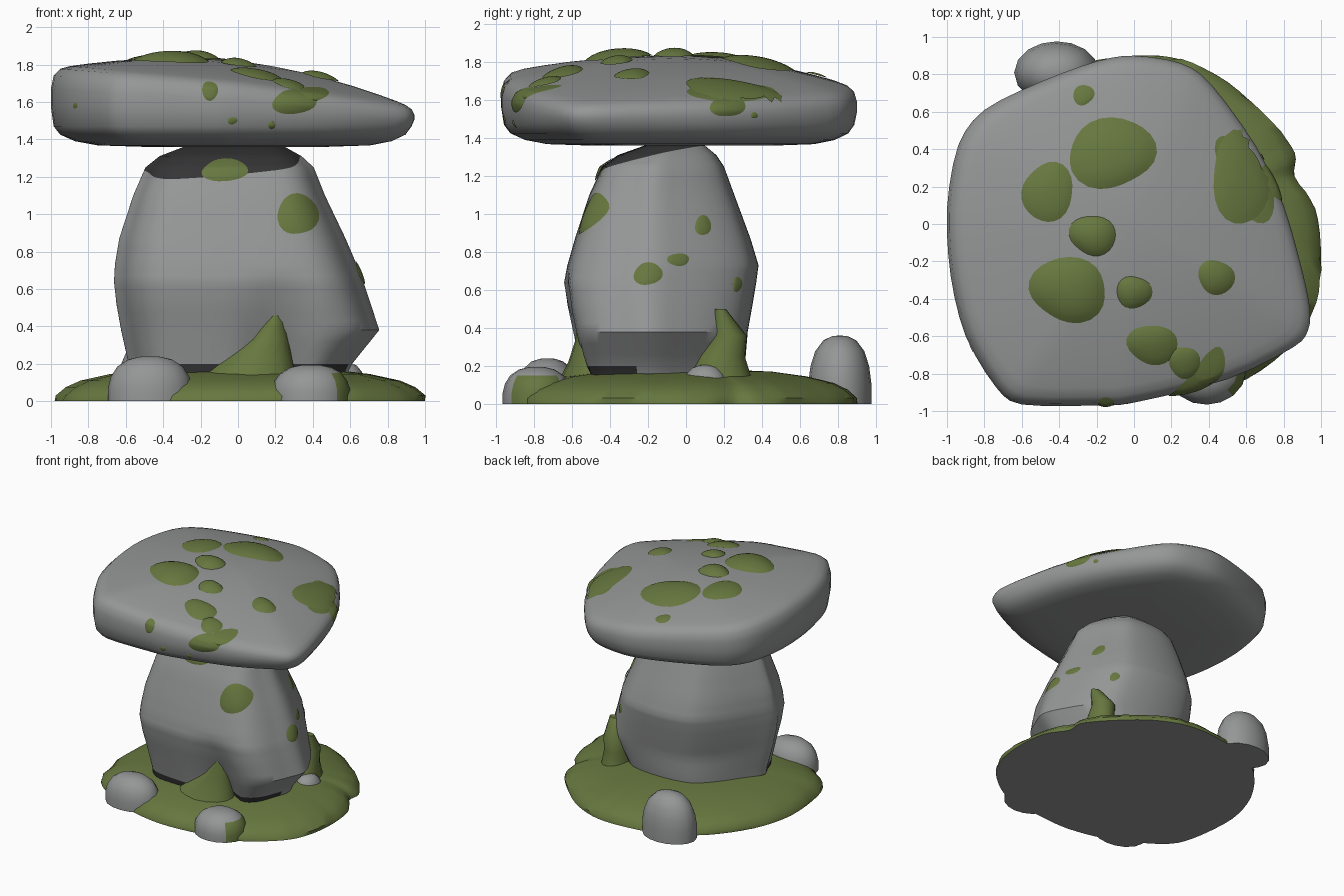
import bpy, bmesh, math, random
from mathutils import Vector
from mathutils.bvhtree import BVHTree

if "Cube" in bpy.data.objects:
    bpy.data.objects.remove(bpy.data.objects["Cube"])

random.seed(4)


def material(name, rgb):
    m = bpy.data.materials.new(name)
    m.diffuse_color = (*rgb, 1)
    m.use_nodes = True
    m.node_tree.nodes["Principled BSDF"].inputs["Base Color"].default_value = m.diffuse_color
    return m


STONE = material("grey stone", (0.30, 0.305, 0.305))
MOSS = material("green moss", (0.135, 0.185, 0.05))
DARK = material("dark stone", (0.035, 0.035, 0.037))
MATS = [STONE, MOSS, DARK]


def spline(pts, n):
    """Closed smooth curve through plan points."""
    out, k = [], len(pts)
    for i in range(k):
        a, b, c, d = (Vector(pts[(i + j - 1) % k]) for j in range(4))
        for s in range(n):
            t = s / n
            out.append(b + 0.5 * t * ((c - a) + t * ((2 * a - 5 * b + 4 * c - d)
                       + t * (3 * (b - c) + d - a))) * 0.9 + 0.1 * t * (c - b))
    return out


def lerp_rows(keys, n):
    rows = []
    for a, b in zip(keys, keys[1:]):
        rows += [[p + (q - p) * i / n for p, q in zip(a, b)] for i in range(n)]
    return rows + [list(keys[-1])]


def finish(name, bm, rule, angle=50):
    me = bpy.data.meshes.new(name)
    for m in MATS:
        me.materials.append(m)
    for f in bm.faces:
        f.material_index = rule(f.calc_center_median(), f.normal)
    bm.to_mesh(me)
    bm.free()
    ob = bpy.data.objects.new(name, me)
    bpy.context.collection.objects.link(ob)
    bpy.ops.object.select_all(action='DESELECT')
    ob.select_set(True)
    bpy.context.view_layer.objects.active = ob
    bpy.ops.object.shade_smooth_by_angle(angle=math.radians(angle))
    return ob


def loft(name, rings, rule, angle=50, cuts=()):
    """Skin a stack of closed rings; returns a tree for draping moss."""
    bm = bmesh.new()
    vs = [[bm.verts.new(p) for p in r] for r in rings]
    n = len(vs[0])
    for a, b in zip(vs, vs[1:]):
        for i in range(n):
            bm.faces.new((a[i], a[(i + 1) % n], b[(i + 1) % n], b[i]))
    bm.faces.new(vs[0][::-1])
    bm.faces.new(vs[-1])
    for co, no in cuts:
        bmesh.ops.bisect_plane(bm, geom=bm.verts[:] + bm.edges[:] + bm.faces[:],
                               plane_co=co, plane_no=no)
    bmesh.ops.recalc_face_normals(bm, faces=bm.faces)
    tree = BVHTree.FromBMesh(bm)
    finish(name, bm, rule, angle)
    return tree


def patch(name, tree, view, u, v, ru, rv, h):
    """Moss blob projected on a surface from the top, front or right."""
    place, ray = {
        'top': (lambda a, b: Vector((a, b, 3)), Vector((0, 0, -1))),
        'front': (lambda a, b: Vector((a, -3, b)), Vector((0, 1, 0))),
        'right': (lambda a, b: Vector((3, a, b)), Vector((-1, 0, 0)))}[view]
    n, rows = 24, 6
    p1, p2 = random.uniform(0, 6), random.uniform(0, 6)
    bm = bmesh.new()

    def vert(r, t):
        w = r * (1 + 0.06 * math.sin(2 * t + p1) + 0.05 * math.sin(3 * t + p2))
        hit = tree.ray_cast(place(u + ru * w * math.cos(t), v + rv * w * math.sin(t)), ray)[0]
        return bm.verts.new(hit - ray * (h * (1 - r * r) ** 0.8 + 0.004)) if hit else None

    grid = [[vert(r / rows, 2 * math.pi * i / n) for i in range(n)] for r in range(1, rows + 1)]
    mid = vert(0, 0)
    for i in range(n):
        j = (i + 1) % n
        quads = [(mid, grid[0][i], grid[0][j])]
        quads += [(a[i], b[i], b[j], a[j]) for a, b in zip(grid, grid[1:])]
        for q in quads:
            if all(q):
                bm.faces.new(q)
    bmesh.ops.recalc_face_normals(bm, faces=bm.faces)
    if sum((f.normal.dot(ray) for f in bm.faces)) > 0:
        bmesh.ops.reverse_faces(bm, faces=bm.faces)
    finish(name, bm, lambda c, nn: 1)


# Mossy ground mound with a stone underside
ground = spline([(1, -.17), (.97, .08), (.86, .25), (.86, .38), (.74, .54), (.5, .76), (.25, .88),
                 (0, .9), (-.35, .84), (-.65, .66), (-.88, .35), (-.98, 0), (-.94, -.42),
                 (-.82, -.63), (-.45, -.84), (-.1, -.92), (.25, -.9), (.6, -.83), (.87, -.62),
                 (.97, -.42)], 4)
wob = [random.uniform(-0.012, 0.012) for _ in ground]
mound = [(1, 0), (.995, .03), (.94, .075), (.86, .11), (.7, .145), (.5, .17), (.25, .18), (.03, .18)]
loft("moss_ground", [[(p.x * (s + w * s * (z > 0)), p.y * (s + w * s * (z > 0)), z)
                      for p, w in zip(ground, wob)] for s, z in mound],
     lambda c, n: 0 if n.z < -0.9 else 1)

# Standing stone stem: octagonal plan fitted to each level's extents
plan = spline([(-.45, -.645), (.45, -.645), (.68, -.33), (.68, -.08),
               (.37, .37), (-.28, .37), (-.67, -.16), (-.67, -.35)], 10)
px0, px1 = min(p.x for p in plan), max(p.x for p in plan)
py0, py1 = min(p.y for p in plan), max(p.y for p in plan)
levels = [(.08, -.57, .55, -.53, .29), (.2, -.585, .61, -.555, .31), (.38, -.625, .755, -.595, .325),
          (.52, -.65, .71, -.625, .35), (.64, -.663, .67, -.642, .37), (.73, -.658, .635, -.625, .382),
          (.87, -.635, .575, -.585, .34), (1.1, -.56, .465, -.51, .255), (1.25, -.495, .405, -.44, .20),
          (1.31, -.42, .34, -.36, .16), (1.36, -.29, .25, -.22, .1), (1.375, -.1, .1, -.1, .03)]


def stem_point(p, z, x0, x1, y0, y1):
    x = x0 + (p.x - px0) / (px1 - px0) * (x1 - x0)
    y = y0 + (p.y - py0) / (py1 - py0) * (y1 - y0)
    if y < -.25 and z < .7:      # crevice at the foot of the front
        y += .17 * max(0, 1 - abs(x - .2) / .2) * (1 - z / .7)
    return (x, y, z)


# Dark stone shows above a slanted plane and just at the foot
collar_co, collar_no = Vector((0, -.35, 1.24)), Vector((-.08, -.25, 1))


def stem_colour(c, n):
    if c.z < (.2 if c.y < -.25 else .165) or (c - collar_co).dot(collar_no) > 0:
        return 2
    return 0


stem = loft("stone_stem", [[stem_point(p, *k) for p in plan] for k in lerp_rows(levels, 3)],
            stem_colour, 40, [(collar_co, collar_no)])

# Cap slab: tilted dome on an irregular outline
rim = spline([(-1, .08), (-.98, -.28), (-.9, -.6), (-.74, -.87), (-.6, -.965), (-.2, -.97),
              (0, -.955), (.5, -.83), (.85, -.66), (.93, -.57), (.94, -.45), (.9, -.25), (.8, .1),
              (.65, .42), (.41, .75), (.25, .86), (0, .9), (-.2, .87), (-.5, .76), (-.8, .61),
              (-.94, .42)], 3)


def cap_point(p, s, side, f):
    x, y = p.x * s, p.y * s
    top = 1.69 - .085 * x - .045 * max(0, x) - .035 * max(0, y) + .13 * (1 - s * s)
    if side == 0:
        return (x, y, f)
    return (x, y, 1.47 + (top - 1.47) * f)


cap_rows = [(.04, 0, 1.36), (.5, 0, 1.36), (.75, 0, 1.368), (.87, 0, 1.39), (.95, 0, 1.425), (.985, 0, 1.47),
            (1, 1, .35), (1, 1, .65), (.985, 1, .88), (.95, 1, .98), (.9, 1, 1), (.8, 1, 1),
            (.65, 1, 1), (.5, 1, 1), (.35, 1, 1), (.2, 1, 1), (.04, 1, 1)]
cap = loft("stone_cap", [[cap_point(p, *r) for p in rim] for r in cap_rows], lambda c, n: 0)

# Moss patches on the cap and stem
cap_moss = {
    'top': [(-.12, .38, .23, .19, .035), (-.46, .17, .14, .155, .025), (-.22, -.06, .12, .11, .04),
            (-.35, -.35, .21, .17, .045), (0, -.365, .09, .09, .03), (.44, -.285, .095, .095, .025),
            (.1, -.645, .13, .11, .025), (.27, -.74, .08, .09, .02), (-.27, .69, .055, .055, .01),
            (.58, .25, .17, .24, .02)],
    'front': [(-.15, 1.66, .04, .055, .008), (.3, 1.6, .12, .065, .015), (.4, 1.645, .08, .04, .012),
              (-.03, 1.5, .025, .02, .005), (.18, 1.475, .02, .02, .005), (-.87, 1.58, .012, .015, .003)],
    'right': [(.24, 1.64, .22, .05, .015), (.22, 1.57, .09, .06, .012), (.36, 1.52, .02, .015, .004)]}
stem_moss = {
    'front': [(-.07, 1.235, .125, .06, .012), (.32, 1.0, .105, .115, .012)],
    'right': [(-.2, .685, .075, .06, .008), (-.04, .76, .055, .035, .008),
              (.09, .94, .045, .05, .008), (.27, .63, .025, .04, .008)]}
for part, tree, table in (("cap", cap, cap_moss), ("stem", stem, stem_moss)):
    for view, items in table.items():
        for i, it in enumerate(items):
            patch(f"{part}_moss_{view}_{i + 1}", tree, view, *it)


# Moss creeping up the stem
def creeper(name, keys):
    loft(name, [[(cx + rx * math.cos(i * math.pi / 8), cy + ry * math.sin(i * math.pi / 8), z)
                 for i in range(16)] for cx, cy, z, rx, ry in keys], lambda c, n: 1)


creeper("front_moss_creeper", [(.05, -.5, .12, .26, .17), (.1, -.5, .22, .19, .12),
                               (.165, -.5, .33, .105, .085), (.195, -.5, .42, .06, .07),
                               (.205, -.5, .5, .02, .06)])
creeper("side_moss_creeper", [(.5, .18, .12, .12, .17), (.5, .19, .25, .1, .12),
                              (.5, .23, .36, .09, .09), (.53, .18, .5, .05, .03)])


# Loose rocks around the foot
def rock(name, x, y, rx, ry, h, rule=lambda c, n: 0):
    prof = [(1, 0), (1, .3), (.93, .55), (.78, .77), (.52, .93), (.25, .99), (.05, 1)]
    ph = random.uniform(0, 6)
    wide = [1 + .05 * math.sin(2 * i * math.pi / 8 + ph) for i in range(16)]
    loft(name, [[(x + rx * s * w * math.cos(i * math.pi / 8),
                  y + ry * s * w * math.sin(i * math.pi / 8), h * z)
                 for i, w in enumerate(wide)] for s, z in prof], rule)


rock("back_rock", -.415, .81, .215, .175, .36)
rock("front_left_rock", -.47, -.73, .215, .17, .24)
rock("front_right_rock", .39, -.785, .2, .19, .195,
     lambda c, n: 1 if c.x > .5 and c.z < .13 else 0)
rock("side_rock", .58, .1, .11, .12, .205)
